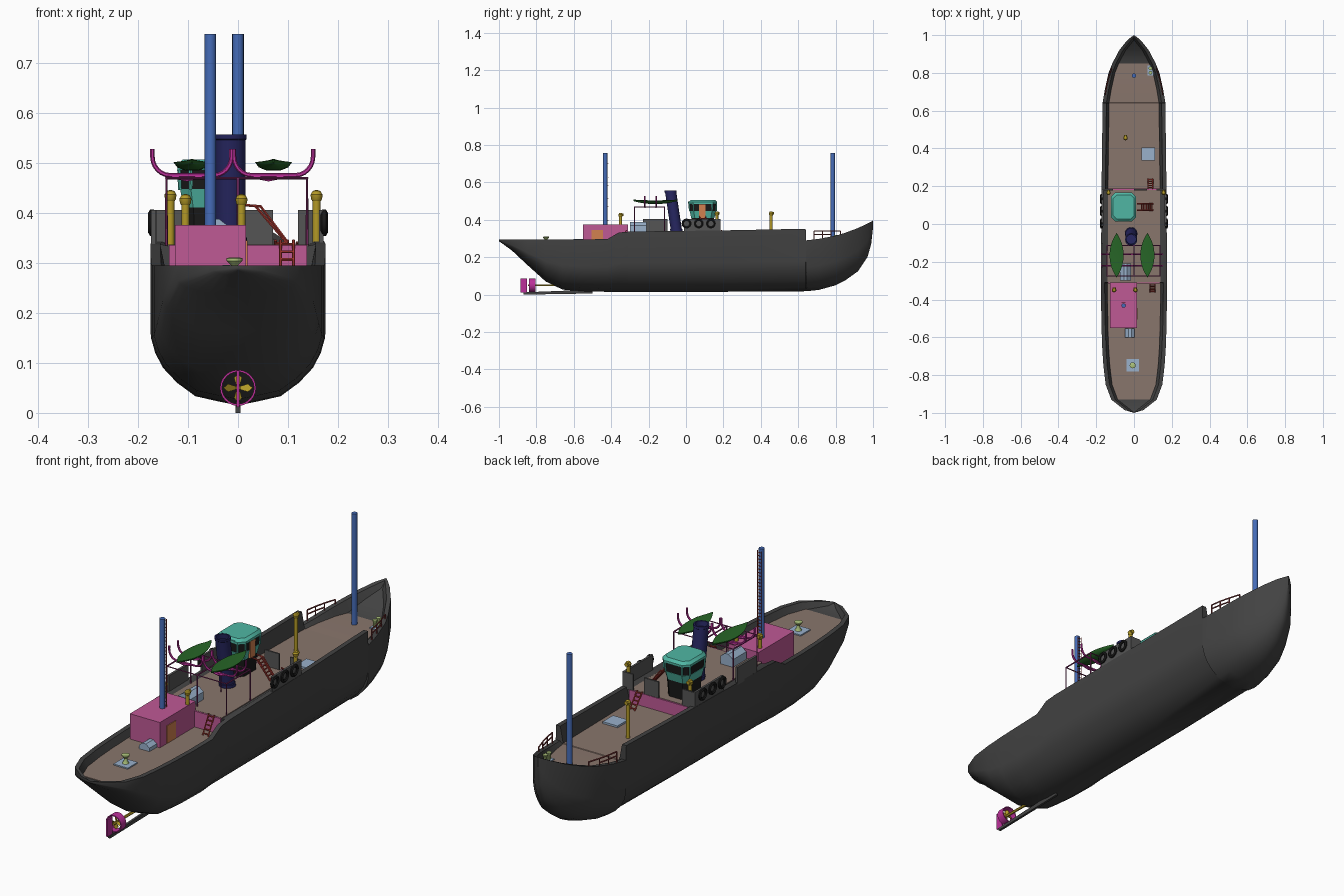
import bpy, bmesh
from math import sin, cos, pi, radians
from mathutils import Vector

if "Cube" in bpy.data.objects:
    bpy.data.objects.remove(bpy.data.objects["Cube"])

COL = dict(hull=(.055, .055, .055), wall=(.09, .09, .09), deck=(.25, .18, .15), pink=(.52, .10, .30), teal=(.08, .47, .37),
           black=(.01, .01, .01), blue=(.06, .15, .48), navy=(.02, .02, .12), green=(.02, .13, .02),
           magenta=(.50, .03, .32), red=(.40, .04, .03), yellow=(.45, .32, .02), pale=(.32, .44, .60),
           lime=(.42, .55, .20), orange=(.65, .22, .08), rail=(.22, .04, .04), frame=(.25, .03, .16))
MATS = {}
for n, c in COL.items():
    MATS[n] = bpy.data.materials.new(n)
    MATS[n].diffuse_color = (*c, 1)


def link(name, data, mat):
    data.materials.append(MATS[mat])
    o = bpy.data.objects.new(name, data)
    bpy.context.collection.objects.link(o)
    return o


def mesh(name, verts, faces, mat):
    bm = bmesh.new()
    vs = [bm.verts.new(v) for v in verts]
    for f in faces:
        bm.faces.new([vs[i] for i in f])
    bmesh.ops.remove_doubles(bm, verts=bm.verts, dist=.0003)
    bmesh.ops.recalc_face_normals(bm, faces=bm.faces)
    me = bpy.data.meshes.new(name)
    bm.to_mesh(me)
    bm.free()
    return link(name, me, mat)


def loft(name, rings, mat):
    n = len(rings[0])
    faces = [(i*n+j, i*n+(j+1) % n, (i+1)*n+(j+1) % n, (i+1)*n+j)
             for i in range(len(rings)-1) for j in range(n)]
    faces += [tuple(range(n)), tuple(range((len(rings)-1)*n, len(rings)*n))]
    return mesh(name, [p for r in rings for p in r], faces, mat)


def box(name, x0, x1, y0, y1, z0, z1, mat):
    return loft(name, [[(x0, y0, z), (x1, y0, z), (x1, y1, z), (x0, y1, z)] for z in (z0, z1)], mat)


def lathe(name, x, y, prof, mat, n=16, lean=0):
    return loft(name, [[(x+r*cos(2*pi*i/n), y+lean*(z-prof[0][1])+r*sin(2*pi*i/n), z) for i in range(n)]
                       for r, z in prof], mat)


def tube(name, paths, r, mat, cyclic=False):
    cu = bpy.data.curves.new(name, 'CURVE')
    cu.dimensions = '3D'
    cu.bevel_depth, cu.bevel_resolution, cu.use_fill_caps = r, 1, True
    for pts in paths:
        s = cu.splines.new('POLY')
        s.points.add(len(pts)-1)
        for p, q in zip(s.points, pts):
            p.co = (*q, 1)
        s.use_cyclic_u = cyclic
    return link(name, cu, mat)


def ladder(name, a, b, w, n, mat='red', r=.003):
    a, b, h = Vector(a), Vector(b), Vector((w/2, 0, 0))
    if w < 0:
        h = Vector((0, w/2, 0))
    paths = [[a-h, b-h], [a+h, b+h]]
    paths += [[a.lerp(b, (i+.5)/n)-h, a.lerp(b, (i+.5)/n)+h] for i in range(n)]
    tube(name, paths, r, mat)


# Hull stations: y, half beam, keel z, gunwale z, deck z
ST = [(-1, 0, .285, .295, .29), (-.985, .05, .275, .295, .28), (-.93, .12, .235, .295, .265),
      (-.85, .15, .16, .295, .265), (-.75, .162, .07, .295, .265), (-.66, .168, .027, .295, .265),
      (-.55, .172, .017, .295, .265), (-.42, .174, .015, .297, .265), (-.36, .175, .015, .332, .265),
      (-.312, .175, .015, .336, .265), (-.31, .175, .015, .337, .334), (.18, .172, .015, .343, .334),
      (.182, .172, .015, .343, .28), (.64, .166, .018, .352, .28), (.642, .166, .018, .29, .278),
      (.71, .155, .025, .298, .28), (.80, .135, .05, .315, .28), (.85, .115, .075, .33, .28),
      (.92, .078, .125, .356, .325), (.97, .038, .2, .38, .362), (.99, .015, .27, .39, .383), (1, 0, .36, .397, .392)]
rings = []
for y, b, k, s, d in ST:
    half = [(b*fx, k+fz*(s-k)) for fx, fz in ((.24, .03), (.49, .065), (.7, .16), (.86, .265), (.95, .37), (1, .48), (1, 1))]
    half += [(max(b-.02, 0), s), (max(b-.034, 0), d)]
    rings.append([(0, y, k)] + [(x, y, z) for x, z in half] + [(-x, y, z) for x, z in reversed(half)])
loft("hull", rings, 'hull')

# Planked decks
for name, y0, y1 in (("aft_deck", -.94, -.311), ("raised_deck", -.311, .181), ("fore_deck", .181, .855)):
    st = [t for t in ST if y0 <= t[0] <= y1]
    L = [(t[1]-.035, t[0], t[4]+.003) for t in st]
    loft(name, [[(x, y, z), (-x, y, z), (-x, y, z-.004), (x, y, z-.004)] for x, y, z in L], 'deck')
for name, y in (("aft_break_wall", -.316), ("fore_break_wall", .181)):
    box(name, -.138, .138, y, y+.006, .265, .336, 'pink')

# Midship bulwarks, cross walls and tyre fenders
box("side_bulwark_aft", -.174, -.164, -.23, -.10, .33, .405, 'wall')
for s in (-1, 1):
    x = sorted((s*.162, s*.171))
    box("side_bulwark", *x, -.01, .185, .33, .405, 'wall')
    for i in range(3):
        tube("tyre", [[(s*.172, .003+.065*i+.02*cos(a*pi/8), .38+.02*sin(a*pi/8)) for a in range(16)]],
             .0075, 'black', True)
for x0, x1 in ((-.165, -.11), (.0, .07), (.12, .165)):
    box("cross_wall", x0, x1, .178, .185, .333, .405, 'wall')

# Aft deckhouse with door
box("aft_house", -.126, .016, -.55, -.31, .265, .376, 'pink')
box("aft_house_door", .014, .019, -.505, -.445, .27, .345, 'orange')

# Wheelhouse: chamfered rings
def oct_ring(f, z):
    hx, hy, c = .062*f, .072*f, .022*f
    return [(-.055+a, .09+b, z) for a, b in ((hx, -hy+c), (hx, hy-c), (hx-c, hy), (-hx+c, hy),
            (-hx, hy-c), (-hx, -hy+c), (-hx+c, -hy), (hx-c, -hy))]
for name, mat, prof in (("wheelhouse_base", 'black', ((.78, .335), (.85, .412))),
                        ("wheelhouse_body", 'teal', ((.86, .41), (.98, .447))),
                        ("wheelhouse_windows", 'black', ((.96, .447), (1.0, .486))),
                        ("wheelhouse_roof", 'teal', ((1.07, .485), (1.07, .495), (.9, .506)))):
    loft(name, [oct_ring(f, z) for f, z in prof], mat)
lo, hi = oct_ring(.98, .446), oct_ring(1.01, .487)
tube("window_posts", [[lo[i], hi[i]] for i in range(8)], .004, 'teal')
box("wheelhouse_door", .0, .009, .07, .105, .41, .482, 'orange')
box("roof_step", -.085, -.025, .012, .03, .487, .498, 'teal')

# Funnel
lathe("funnel", -.015, -.05, ((.033, .335), (.033, .35), (.03, .352), (.03, .545), (.032, .547), (.032, .556), (.026, .556), (.026, .535)),
      'navy', 24, -.15)

# Lifeboats
for x in (-.092, .071):
    rs = []
    for i in range(13):
        t = -1+i/6
        w, y = max(.037*(1-abs(t)**2.2), .001), -.165+.117*t
        zt, dz = .501+.004*t*t, .017*(1-.7*t*t)
        rs.append([(x+w, y, zt), (x+.8*w, y, zt-.6*dz), (x+.35*w, y, zt-dz), (x-.35*w, y, zt-dz),
                   (x-.8*w, y, zt-.6*dz), (x-w, y, zt), (x, y, zt+.003)])
    loft("lifeboat", rs, 'green')
    # Curved davit cradles under each boat
    for y in (-.22, -.16):
        L = [(x-.079, y, .527)]
        L += [(x-.044-.035*cos(a*pi/12), y, .512-.037*sin(a*pi/12)) for a in range(7)]
        L += [(x+.044+.035*sin(a*pi/12), y, .512-.037*cos(a*pi/12)) for a in range(7)]
        tube("davit", [L + [(x+.079, y, .527)]], .0045, 'magenta')
        tube("davit_brace", [[(x-.04, y, .472), (x-.01, y, .466), (x+.02, y, .472)]], .004, 'magenta')

# Boat frame posts and beams
for y in (-.275, -.115):
    tube("boat_frame", [[(-.143, y, .335), (-.143, y, .469), (.138, y, .469), (.138, y, .335)],
                        [(0, y, .335), (0, y, .469)]], .003, 'frame')
tube("boat_frame_rails", [[(x, -.275, .469), (x, -.115, .469)] for x in (-.143, 0, .138)], .003, 'frame')

# Masts and mast ladder
lathe("fore_mast", 0, .785, ((.0115, .28), (.0115, .757)), 'blue')
lathe("aft_mast", -.055, -.432, ((.0115, .37), (.0115, .757)), 'blue')
ladder("mast_ladder", (-.055, -.417, .376), (-.055, -.417, .75), .018, 26, r=.0015)

# Cowl ventilators
for x, y, z0, z1 in ((-.105, -.35, .375, .437), (.007, -.35, .375, .437), (.157, .165, .335, .445),
                     (-.135, .165, .335, .445), (-.045, .455, .28, .445)):
    lathe("ventilator", x, y, ((.008, z0), (.008, z1-.022), (.011, z1-.018), (.012, z1-.009), (.008, z1-.002), (.003, z1)),
          'yellow', 12)
    tube("ventilator_mouth", [[(x, y, z1-.01), (x, y+.015, z1-.01)]], .009, 'yellow')

# Stairs
ladder("wheelhouse_stairs", (.1, .09, .337), (.035, .09, .413), -.03, 7)
tube("stair_handrail", [[(.015, y, .415), (.045, y, .413), (.1, y, .34)] for y in (.073, .107)], .003, 'red')
ladder("fore_stairs", (.087, .24, .282), (.087, .187, .345), .024, 5)
ladder("aft_stairs", (.098, -.36, .268), (.098, -.318, .345), .026, 5)

# Skylight, hatches and deck boxes
loft("skylight", [[(-.045+sx*w, y, z) for sx, w, z in ((-1, .03, .335), (-1, .03, .37), (-1, .008, .387),
      (1, .008, .387), (1, .03, .37), (1, .03, .335))] for y in (-.3, -.21)], 'pale')
box("fore_hatch", .04, .11, .335, .405, .28, .291, 'pale')
loft("aft_deck_box", [[(-.022+sx*w, y, z) for sx, w, z in ((-1, .025, .266), (-1, .025, .283), (-1, .008, .296),
      (1, .008, .296), (1, .025, .283), (1, .025, .266))] for y in (-.602, -.552)], 'pale')

# Capstan and bow bitts
box("capstan_plate", -.041, .027, -.782, -.715, .266, .273, 'pale')
lathe("capstan", -.007, -.748, ((.014, .272), (.007, .285), (.007, .295), (.016, .304), (.016, .309), (.008, .311)), 'lime')
box("bitts_plate", .072, .102, .785, .84, .28, .288, 'pale')
for y in (.8, .825):
    lathe("bitt", .087, y, ((.007, .287), (.007, .31), (.01, .312), (.01, .318)), 'lime', 10)

# Bow railings
for s in (-1, 1):
    base = [(s*.152, .685, .295), (s*.145, .73, .302), (s*.134, .775, .31), (s*.118, .825, .322)]
    top = [(x, y, .34) for x, y, z in base]
    tube("bow_railing", [top, [(x, y, .322) for x, y, z in base[:3]]] + [[a, b] for a, b in zip(base, top)], .003, 'rail')

# Skeg, rudder, nozzle and propeller
loft("skeg", [[(x, -.87, 0), (x, -.5, .006), (x, -.5, .03), (x, -.62, .022), (x, -.87, .012)] for x in (-.005, .005)], 'hull')
box("rudder", -.003, .003, -.885, -.85, .012, .085, 'magenta')
n = 24
prof = [(.036, -.84), (.036, -.805), (.032, -.805), (.032, -.84)]
mesh("propeller_nozzle", [(r*cos(2*pi*i/n), y, .05+r*sin(2*pi*i/n)) for i in range(n) for r, y in prof],
     [(i*4+j, i*4+(j+1) % 4, (i+1) % n*4+(j+1) % 4, (i+1) % n*4+j) for i in range(n) for j in range(4)], 'magenta')
tube("propeller_shaft", [[(0, -.845, .05), (0, -.70, .05)]], .006, 'yellow')
for q in range(4):
    c, s = cos(q*pi/2), sin(q*pi/2)
    loft("propeller_blade", [[(r*c-w*s, -.823+dy+w*.6, .05+r*s+w*c) for r, w in ((.003, -.003), (.02, -.008), (.029, 0), (.02, .008), (.003, .003))]
                             for dy in (-.001, .001)], 'yellow')

# Curves to meshes, smooth round parts
bpy.ops.object.select_all(action='SELECT')
bpy.context.view_layer.objects.active = bpy.data.objects["davit"]
bpy.ops.object.convert(target='MESH')
bpy.ops.object.select_all(action='SELECT')
bpy.ops.object.shade_smooth_by_angle(angle=radians(35))

for m in bpy.data.materials:
    if m.users and not m.is_grease_pencil:
        m.use_nodes = True
        m.node_tree.nodes["Principled BSDF"].inputs["Base Color"].default_value = m.diffuse_color
